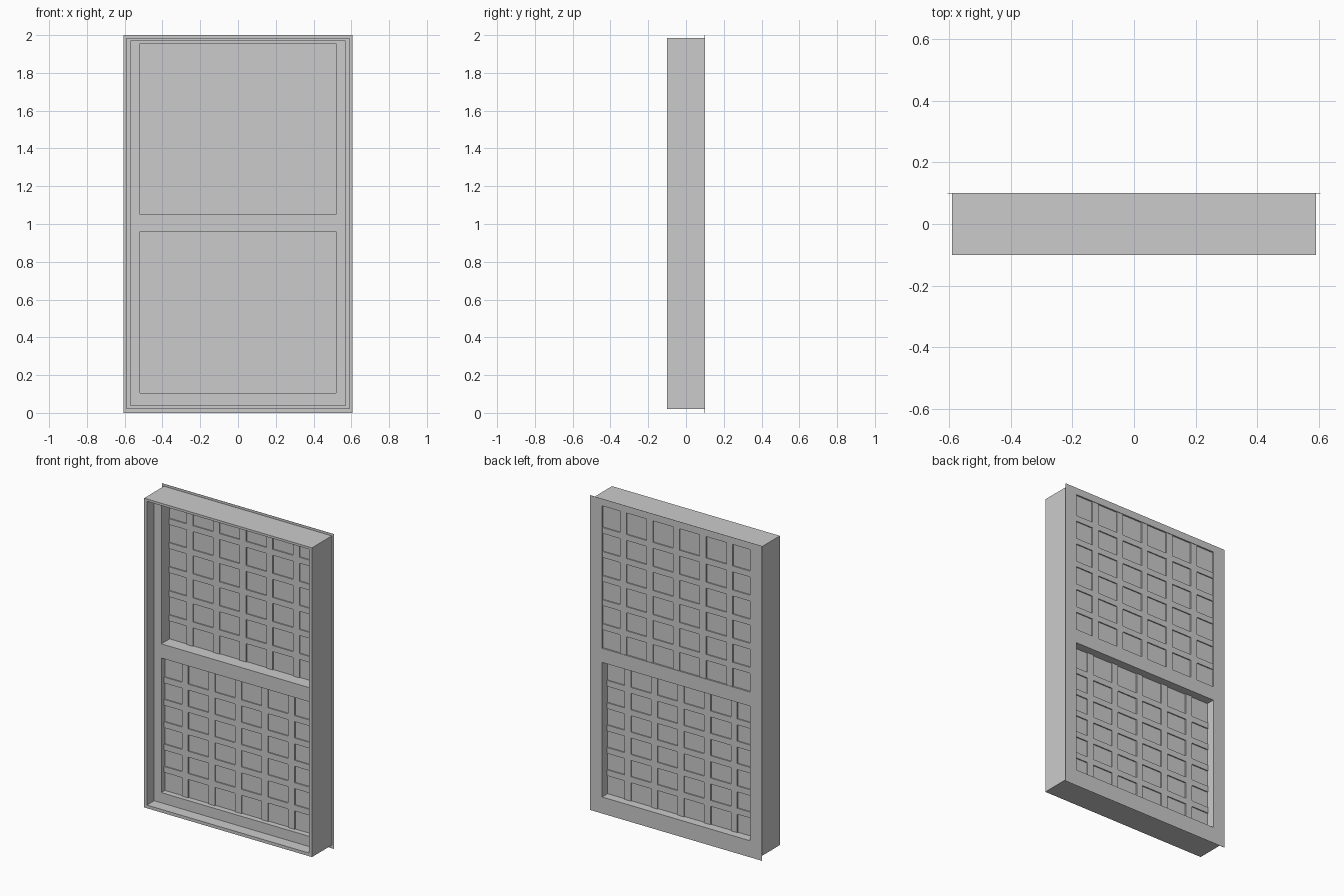
import bpy, bmesh

if "Cube" in bpy.data.objects:
    bpy.data.objects.remove(bpy.data.objects["Cube"])


def plate(name, xs, zs, y0, y1, empty):
    """Slab in the xz plane made of grid cells; cells where empty(i, j) is true are openings."""
    bm = bmesh.new()
    nx, nz = len(xs) - 1, len(zs) - 1

    def solid(i, j):
        return 0 <= i < nx and 0 <= j < nz and not empty(i, j)

    def face(*pts):
        bm.faces.new([bm.verts.new(p) for p in pts])

    for i in range(nx):
        for j in range(nz):
            if not solid(i, j):
                continue
            a, b, c, d = xs[i], xs[i + 1], zs[j], zs[j + 1]
            for y in (y0, y1):
                face((a, y, c), (b, y, c), (b, y, d), (a, y, d))
            for x, k in ((a, i - 1), (b, i + 1)):
                if not solid(k, j):
                    face((x, y0, c), (x, y1, c), (x, y1, d), (x, y0, d))
            for z, k in ((c, j - 1), (d, j + 1)):
                if not solid(i, k):
                    face((a, y0, z), (b, y0, z), (b, y1, z), (a, y1, z))
    bmesh.ops.remove_doubles(bm, verts=bm.verts, dist=1e-5)
    bmesh.ops.recalc_face_normals(bm, faces=bm.faces)
    mesh = bpy.data.meshes.new(name)
    bm.to_mesh(mesh)
    bm.free()
    obj = bpy.data.objects.new(name, mesh)
    bpy.context.collection.objects.link(obj)
    return obj


def bar_lines(lo, hi, mid, step, width):
    """Grid lines for five evenly spaced bars between lo and hi."""
    lines = [lo]
    for k in range(-2, 3):
        lines += [mid + k * step - width / 2, mid + k * step + width / 2]
    return lines + [hi]


W = 0.52                          # half width of the openings
LOW, HIGH = (0.105, 0.96), (1.05, 1.955)
BACK = 0.099


def two_openings(i, j):
    return i == 1 and j in (1, 3)


# Outer box frame
plate("outer_frame", [-0.59, -0.57, 0.57, 0.59], [0.02, 0.04, 1.97, 1.985],
      -0.1, BACK, lambda i, j: i == 1 and j == 1)

# Recessed sash surround with two openings
plate("sash_surround", [-0.57, -W, W, 0.57], [0.04, *LOW, *HIGH, 1.97],
      -0.027, BACK, two_openings)

# Thin mounting flange on the back
plate("back_flange", [-0.605, -W, W, 0.605], [0.0, *LOW, *HIGH, 2.0],
      BACK, 0.1, two_openings)

# Panes with a lattice of glazing bars; lower one sits further forward
for label, (z0, z1), y0, y1, mid, step in (
        ("lower", LOW, 0.009, 0.045, 0.525, 0.142),
        ("upper", HIGH, 0.056, 0.09, 1.492, 0.153)):
    plate(label + "_pane", [-W, W], [z0, z1], y0, y1, lambda i, j: False)
    plate(label + "_glazing_bars",
          bar_lines(-W, W, 0.0, 0.187, 0.045),
          bar_lines(z0, z1, mid, step, 0.038),
          y0 - 0.007, y1 + 0.007,
          lambda i, j: i % 2 == 0 and j % 2 == 0)
